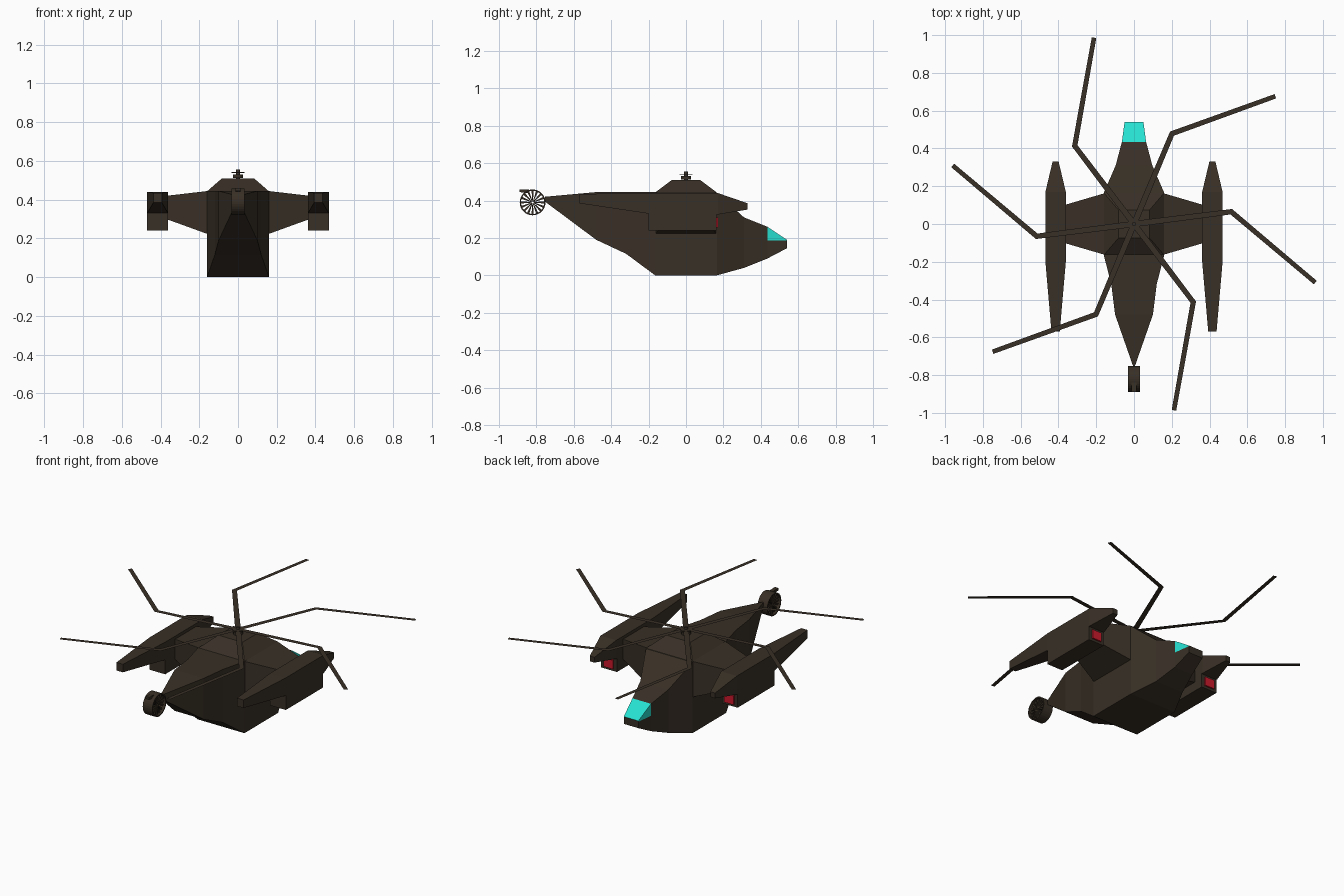
import bpy, bmesh
from math import sin, cos, pi, radians
from mathutils import Vector, Matrix

cube = bpy.data.objects.get("Cube")
if cube:
    bpy.data.objects.remove(cube)


def material(name, rgb):
    m = bpy.data.materials.new(name)
    m.use_nodes = True
    m.diffuse_color = (*rgb, 1)
    bsdf = m.node_tree.nodes["Principled BSDF"]
    bsdf.inputs["Base Color"].default_value = (*rgb, 1)
    bsdf.inputs["Roughness"].default_value = 0.8
    return m


BROWN = material("dark brown", (0.04, 0.029, 0.019))
TEAL = material("turquoise glass", (0.02, 0.75, 0.64))
RED = material("red glow", (0.6, 0.01, 0.025))


def finish(name, bm, mats, fix_normals=True):
    if fix_normals:
        bmesh.ops.recalc_face_normals(bm, faces=bm.faces)
    mesh = bpy.data.meshes.new(name)
    bm.to_mesh(mesh)
    bm.free()
    for m in mats:
        mesh.materials.append(m)
    obj = bpy.data.objects.new(name, mesh)
    bpy.context.collection.objects.link(obj)
    return obj


def add_loft(bm, rings, closed=False):
    """Skin a row of equal point rings; cap the ends unless closed."""
    vs = [[bm.verts.new(p) for p in ring] for ring in rings]
    n = len(vs[0])
    pairs = list(zip(vs, vs[1:]))
    if closed:
        pairs.append((vs[-1], vs[0]))
    else:
        bm.faces.new(vs[0])
        bm.faces.new(vs[-1])
    for a, b in pairs:
        for i in range(n):
            j = (i + 1) % n
            bm.faces.new((a[i], a[j], b[j], b[i]))


def loft(name, rings, mat=BROWN):
    bm = bmesh.new()
    add_loft(bm, rings)
    return finish(name, bm, [mat])


def rect_y(x, y, w, z0, z1):
    return [(x - w, y, z0), (x + w, y, z0), (x + w, y, z1), (x - w, y, z1)]


def rect_z(z, w, d):
    return [(-w, -d, z), (w, -d, z), (w, d, z), (-w, d, z)]


def rect_x(x, d, z0, z1):
    return [(x, -d, z0), (x, d, z0), (x, d, z1), (x, -d, z1)]


def disc(name, r, z0, z1, sides=12):
    ring = [(r * cos(2 * pi * i / sides), r * sin(2 * pi * i / sides)) for i in range(sides)]
    return loft(name, [[(x, y, z) for x, y in ring] for z in (z0, z1)])


# Fuselage: y, half width, bottom, top
sections = [(-0.755, 0.004, 0.395, 0.42), (-0.48, 0.10, 0.19, 0.445),
            (-0.32, 0.12, 0.115, 0.445), (-0.165, 0.16, 0, 0.445),
            (0.165, 0.16, 0, 0.44), (0.31, 0.097, 0.04, 0.31),
            (0.435, 0.064, 0.09, 0.26), (0.54, 0.05, 0.145, 0.19)]
rings = []
for y, w, low, top in sections:
    mid = max(0.185, (low + top) / 2)
    rings.append([(-w, y, low), (w, y, low), (w, y, mid),
                  (w, y, top), (-w, y, top), (-w, y, mid)])
fuselage = loft("fuselage", rings)

# Cockpit glass: the upper faces of the nose
fuselage.data.materials.append(TEAL)
for face in fuselage.data.polygons:
    corners = [fuselage.data.vertices[v].co for v in face.vertices]
    if all(c.y > 0.43 and c.z > 0.18 for c in corners):
        face.material_index = 1

# Roof hump and rotor mast
loft("roof_hump", [rect_z(0.443, 0.16, 0.165), rect_z(0.51, 0.083, 0.075)])
disc("rotor_mast", 0.01, 0.505, 0.555)
disc("rotor_collar", 0.027, 0.513, 0.53)
disc("rotor_hub_plate", 0.034, 0.539, 0.543)

# Wings, engine pods, engine boxes and glowing intakes
for side, s in (("left", 1), ("right", -1)):
    loft(side + "_wing", [rect_x(s * 0.155, 0.163, 0.222, 0.445),
                          rect_x(s * 0.37, 0.10, 0.30, 0.42)])
    x = s * 0.415
    loft(side + "_pod", [rect_y(x, -0.57, 0.022, 0.385, 0.435),
                         rect_y(x, -0.20, 0.054, 0.33, 0.44),
                         rect_y(x, 0.17, 0.054, 0.325, 0.44),
                         rect_y(x, 0.33, 0.016, 0.352, 0.385)])
    loft(side + "_engine_box", [rect_y(x, y, 0.054, 0.24, 0.335) for y in (-0.20, 0.163)])
    loft(side + "_intake_glow", [rect_y(x, y, 0.032, 0.255, 0.31) for y in (0.15, 0.172)], RED)

# Main rotor: six flat cranked blades
bm = bmesh.new()
path = [Vector((0, 0)), Vector((0.515, 0.065)), Vector((0.96, -0.31))]
normals = [(b - a).normalized().orthogonal() for a, b in zip(path, path[1:])]
bend = (normals[0] + normals[1]).normalized()
offsets = [normals[0] * 0.016, bend * 0.015, normals[1] * 0.012]
for k in range(6):
    turn = Matrix.Rotation(k * pi / 3, 2)
    pairs = []
    for p, o in zip(path, offsets):
        pairs.append([bm.verts.new((*(turn @ q), 0.541)) for q in (p - o, p + o)])
    for a, b in zip(pairs, pairs[1:]):
        face = bm.faces.new((a[0], b[0], b[1], a[1]))
        face.normal_update()
        if face.normal.z < 0:
            face.normal_flip()
finish("main_rotor_blades", bm, [BROWN], fix_normals=False)

# Tail fan: open shroud with radial vanes
FAN_Y, FAN_Z = -0.82, 0.39


def fan_point(x, r, angle, shift=0):
    return (x, FAN_Y + r * cos(angle) - shift * sin(angle),
            FAN_Z + r * sin(angle) + shift * cos(angle))


bm = bmesh.new()
profile = [(-0.033, 0.062), (0.033, 0.062), (0.033, 0.069), (-0.033, 0.069)]
add_loft(bm, [[fan_point(x, r, 2 * pi * i / 32) for x, r in profile] for i in range(32)], True)
finish("tail_fan_shroud", bm, [BROWN])

bm = bmesh.new()
for i in range(16):
    a = 2 * pi * i / 16
    add_loft(bm, [[fan_point(x, r, a, t) for x, t in ((-0.02, -w), (0.02, -w), (0.02, w), (-0.02, w))]
                  for r, w in ((0.006, 0.0015), (0.064, 0.006))])
finish("tail_fan_vanes", bm, [BROWN])

loft("tail_fan_fin", [rect_y(0, -0.89, 0.012, 0.445, 0.46), rect_y(0, -0.84, 0.012, 0.44, 0.458)])
